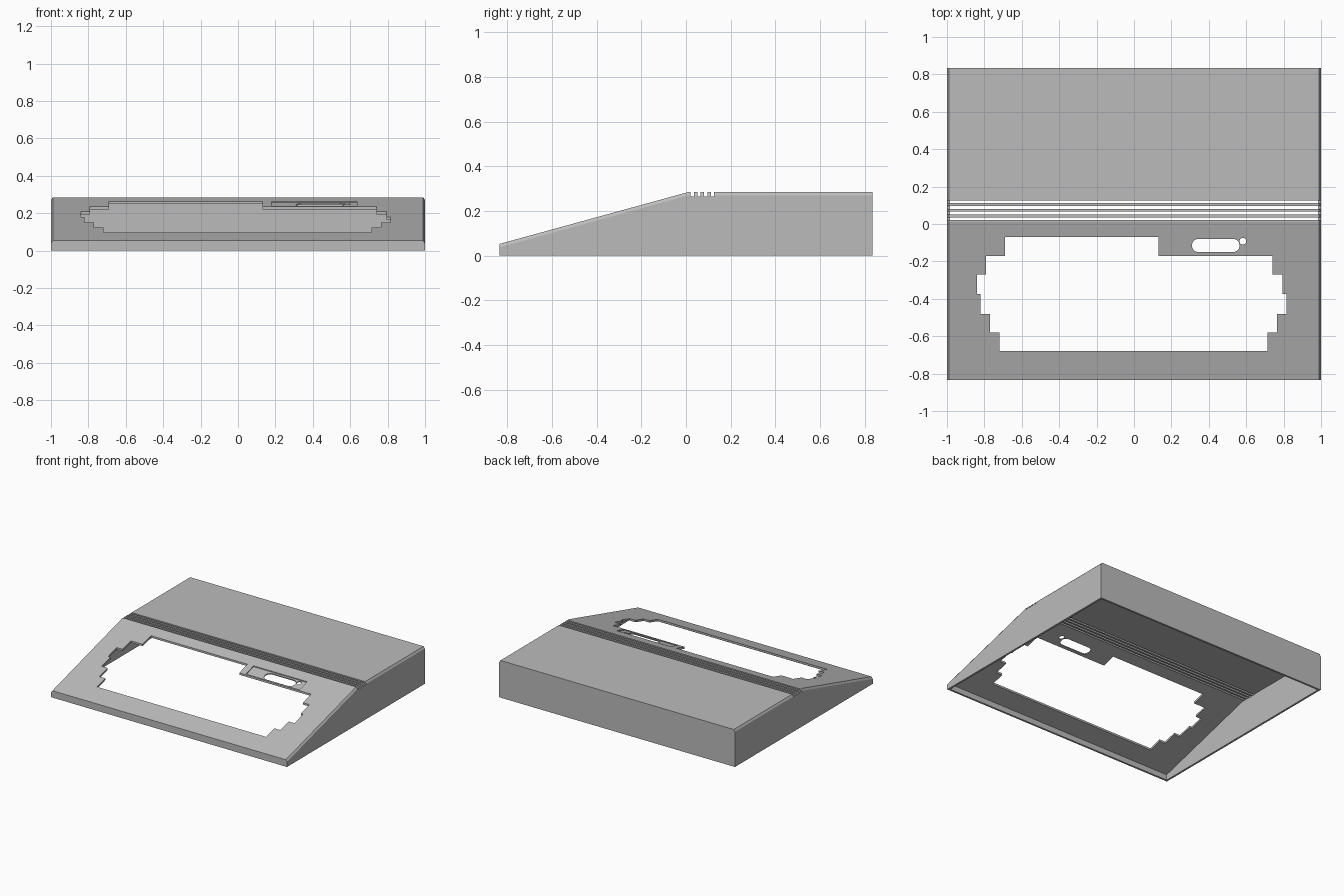
import bpy, bmesh, math

if "Cube" in bpy.data.objects:
    bpy.data.objects.remove(bpy.data.objects["Cube"], do_unlink=True)

DEPTH, HEIGHT, LIP, BEND = 0.835, 0.285, 0.053, 0.01
WALL, CHAMFER = 0.015, 0.01
SLOPE = (HEIGHT - LIP) / (BEND + DEPTH)


def slope_z(y):
    return HEIGHT + (y - BEND) * SLOPE


def loft(name, rings):
    """Solid skinned through matching rings of points, capped at both ends."""
    bm = bmesh.new()
    loops = [[bm.verts.new(p) for p in ring] for ring in rings]
    for a, b in zip(loops, loops[1:]):
        for i in range(len(a)):
            j = (i + 1) % len(a)
            bm.faces.new((a[i], a[j], b[j], b[i]))
    bm.faces.new(loops[0])
    bm.faces.new(loops[-1])
    bmesh.ops.recalc_face_normals(bm, faces=bm.faces)
    mesh = bpy.data.meshes.new(name)
    bm.to_mesh(mesh)
    bm.free()
    ob = bpy.data.objects.new(name, mesh)
    bpy.context.collection.objects.link(ob)
    return ob


def prism_x(name, profile, x0, x1):
    return loft(name, [[(x, y, z) for y, z in profile] for x in (x0, x1)])


def prism_z(name, outline, z0=0.02, z1=0.5):
    return loft(name, [[(x, y, z) for x, y in outline] for z in (z0, z1)])


def cut(target, cutter):
    mod = target.modifiers.new("cut", "BOOLEAN")
    mod.operation, mod.solver, mod.object = "DIFFERENCE", "EXACT", cutter
    bpy.context.view_layer.objects.active = target
    bpy.ops.object.modifier_apply(modifier=mod.name)
    bpy.data.objects.remove(cutter, do_unlink=True)


def wedge(drop):
    return [(-DEPTH, 0), (-DEPTH, LIP - drop), (BEND, HEIGHT - drop),
            (DEPTH, HEIGHT - drop), (DEPTH, 0)]


# Wedge shaped case with chamfered side edges
stations = [(-1, 0.015), (CHAMFER - 1, 0), (1 - CHAMFER, 0), (1, 0.015)]
case = loft("case_top", [[(x, y, z) for y, z in wedge(d)] for x, d in stations])

# Hollow interior, open underneath
inner = DEPTH - WALL
cut(case, prism_x("hollow", [
    (-inner, -0.1), (-inner, slope_z(-inner) - WALL), (BEND, HEIGHT - WALL),
    (inner, HEIGHT - WALL), (inner, -0.1)], WALL - 1, 1 - WALL))

# Stepped keyboard opening: top edge of each row, left and right ends
rows = [(-0.07, -0.69, 0.13), (-0.17, -0.79, 0.74), (-0.27, -0.84, 0.795),
        (-0.375, -0.82, 0.815), (-0.48, -0.77, 0.765), (-0.58, -0.72, 0.715)]
bottoms = [r[0] for r in rows[1:]] + [-0.68]
left, right = [], []
for (top, x0, x1), low in zip(rows, bottoms):
    left += [(x0, top), (x0, low)]
    right += [(x1, top), (x1, low)]
cut(case, prism_z("keyboard_cutter", left + right[::-1], -0.1))

# Shallow badge recess following the slope
ya, yb = -0.16, -0.068
cut(case, prism_x("recess_cutter", [
    (ya, slope_z(ya) - 0.007), (yb, slope_z(yb) - 0.007),
    (yb, slope_z(yb) + 0.05), (ya, slope_z(ya) + 0.05)], 0.18, 0.635))

# Rounded slot and indicator lamp hole
r, yc = 0.035, -0.115
slot = []
for cx, start in ((0.53, -90), (0.345, 90)):
    for i in range(13):
        a = math.radians(start + i * 15)
        slot.append((cx + r * math.cos(a), yc + r * math.sin(a)))
cut(case, prism_z("slot_cutter", slot))
lamp = [(0.582 + 0.018 * math.cos(i * math.pi / 12),
         -0.092 + 0.018 * math.sin(i * math.pi / 12)) for i in range(24)]
cut(case, prism_z("lamp_cutter", lamp))

# Four full width vent slots
for i in range(4):
    y = 0.021 + i * 0.03
    cut(case, prism_x("vent_cutter", [
        (y, HEIGHT - 0.019), (y + 0.015, HEIGHT - 0.019),
        (y + 0.015, 0.4), (y, 0.4)], -1.1, 1.1))

# Plain grey plastic
grey = bpy.data.materials.new("grey_plastic")
grey.use_nodes = True
colour = (0.5, 0.5, 0.5, 1)
grey.diffuse_color = colour
grey.node_tree.nodes["Principled BSDF"].inputs["Base Color"].default_value = colour
case.data.materials.clear()
case.data.materials.append(grey)
for face in case.data.polygons:
    face.material_index = 0
